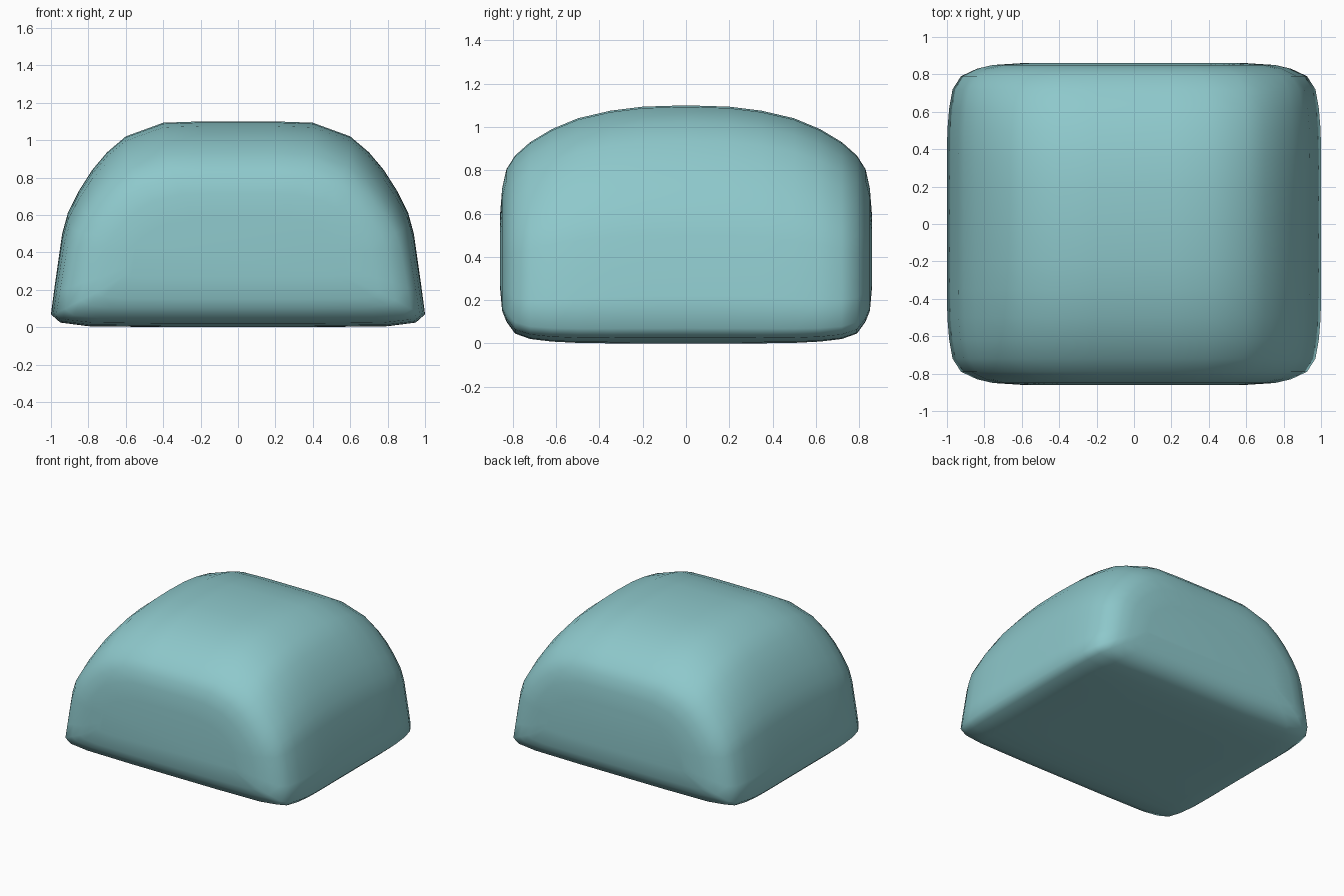
import bpy, bmesh

if "Cube" in bpy.data.objects:
    bpy.data.objects.remove(bpy.data.objects["Cube"])

# Right half of the front outline (x, z), from the base up to the crown
half = [(0.4, 0.0), (0.8, 0.005), (0.95, 0.025), (1.0, 0.07), (0.98, 0.22),
        (0.94, 0.5), (0.91, 0.61), (0.85, 0.73), (0.78, 0.84), (0.7, 0.935), (0.6, 1.02),
        (0.4, 1.093), (0.2, 1.1)]
outline = half + [(-x, z) for x, z in reversed(half)]

# Stations from the middle to one end: y, half width, base height, crown height
stations = [(0.0, 1.0, 0.0, 1.1), (0.2, 1.0, 0.0, 1.094), (0.35, 1.0, 0.0, 1.075),
            (0.5, 0.998, 0.002, 1.04), (0.62, 0.988, 0.008, 0.99),
            (0.72, 0.97, 0.02, 0.93), (0.79, 0.925, 0.045, 0.868),
            (0.83, 0.84, 0.10, 0.805), (0.85, 0.755, 0.15, 0.715),
            (0.86, 0.6, 0.26, 0.59)]
stations = [(-y, w, b, h) for y, w, b, h in reversed(stations[1:])] + stations

# Loft the outline through the stations
bm = bmesh.new()
rings = [[bm.verts.new((x * w, y, b + z / 1.1 * (h - b))) for x, z in outline]
         for y, w, b, h in stations]
n = len(outline)
for r0, r1 in zip(rings, rings[1:]):
    for i in range(n):
        j = (i + 1) % n
        bm.faces.new((r0[i], r0[j], r1[j], r1[i]))

# End caps
bm.faces.new(rings[0])
bm.faces.new(rings[-1])
bmesh.ops.recalc_face_normals(bm, faces=bm.faces)
for f in bm.faces:
    f.smooth = True

mesh = bpy.data.meshes.new("rounded_block")
bm.to_mesh(mesh)
bm.free()
block = bpy.data.objects.new("rounded_block", mesh)
bpy.context.collection.objects.link(block)

# Teal surface
mat = bpy.data.materials.new("teal")
mat.diffuse_color = (0.27, 0.58, 0.6, 1)
mat.use_nodes = True
mat.node_tree.nodes["Principled BSDF"].inputs["Base Color"].default_value = mat.diffuse_color
mesh.materials.append(mat)
